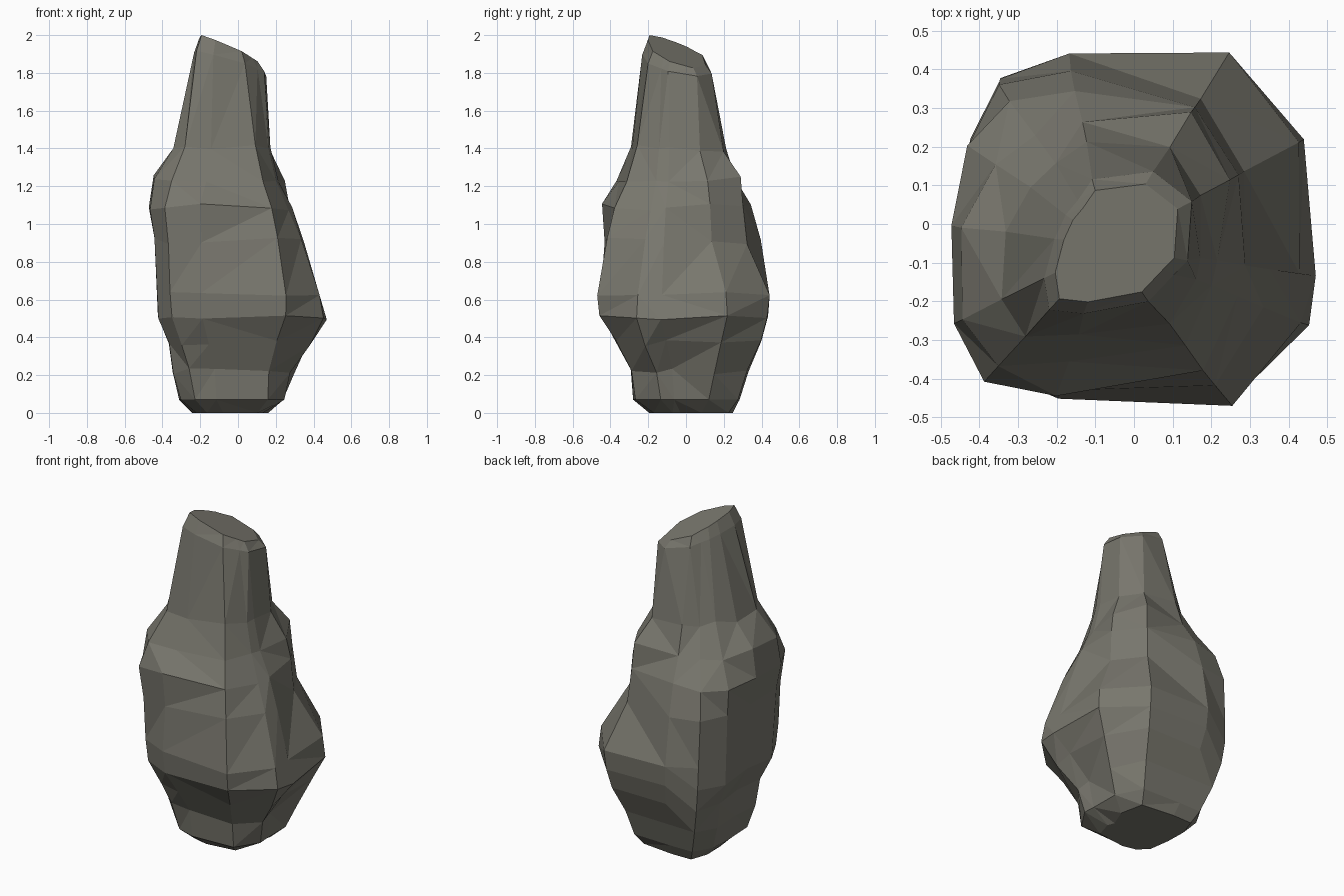
import bpy, bmesh, math, random

if "Cube" in bpy.data.objects:
    bpy.data.objects.remove(bpy.data.objects["Cube"])
random.seed(4)

# Corner directions in degrees; the wide gaps make the big flat front and back
ANGLES = (-14, 27, 60, 108, 130, 150, 177, 208, 227, 248, 301, 332)
SIDES = len(ANGLES)

# Cross-sections of the rock: height, then radius at each corner direction
SECTIONS = [
    (0.00, .12, .18, .26, .26, .32, .28, .24, .25, .24, .21, .20, .15),
    (0.07, .25, .27, .32, .30, .37, .35, .31, .34, .33, .30, .31, .28),
    (0.22, .28, .34, .38, .35, .44, .39, .34, .38, .37, .31, .33, .32),
    (0.37, .40, .43, .47, .43, .49, .41, .34, .40, .42, .38, .42, .44),
    (0.51, .50, .51, .51, .47, .51, .47, .41, .46, .49, .46, .52, .53),
    (0.63, .46, .50, .53, .48, .51, .47, .41, .46, .50, .47, .53, .51),
    (0.91, .39, .35, .40, .44, .50, .46, .41, .47, .50, .44, .46, .41),
    (1.09, .33, .34, .38, .39, .45, .46, .44, .49, .52, .45, .41, .34),
    (1.24, .26, .32, .37, .31, .34, .37, .41, .46, .46, .35, .33, .27),
    (1.40, .22, .24, .27, .26, .25, .26, .29, .34, .35, .27, .26, .23),
    (1.85, .20, .23, .21, .17, .14, .14, .15, .20, .24, .20, .18, .18),
]

stone = bpy.data.materials.new("grey_stone")
stone.diffuse_color = (0.19, 0.185, 0.155, 1)
stone.use_nodes = True
stone.node_tree.nodes["Principled BSDF"].inputs["Base Color"].default_value = stone.diffuse_color

bm = bmesh.new()


def ring(z, radii, tilt=(0, 0), scale=1.0, wobble=0.0):
    """One closed loop of vertices around the leaning axis of the rock."""
    cx, cy = -0.03 * z, -0.025 * z
    out = []
    for deg, r in zip(ANGLES, radii):
        a = math.radians(deg)
        dx, dy = r * scale * math.cos(a), r * scale * math.sin(a)
        dz = tilt[0] * dx + tilt[1] * dy + random.uniform(-wobble, wobble)
        out.append(bm.verts.new((cx + dx, cy + dy, z + dz)))
    return out


# Body and spire, with chipped facets from a slight height wobble
last = len(SECTIONS) - 1
rings = []
for n, (z, *radii) in enumerate(SECTIONS):
    wob = 0.018 if 2 <= n < last else 0.0
    rings.append(ring(z, radii, (-.25, -.15) if n == last else (0, 0), 1, wob))

# Slanted broken top
rings.append(ring(1.9, SECTIONS[-1][1:], (-.38, -.25), 0.83))
top = max(v.co.z for v in rings[-1])
for v in rings[-1]:
    v.co.z += 2.0 - top

for lo, hi in zip(rings, rings[1:]):
    for i in range(SIDES):
        j = (i + 1) % SIDES
        bm.faces.new((lo[i], lo[j], hi[j], hi[i]))
bm.faces.new(rings[0][::-1])
bm.faces.new(rings[-1])

# Flat facets: triangulate, then merge almost coplanar neighbours
bmesh.ops.triangulate(bm, faces=bm.faces[:], quad_method='SHORT_EDGE')
bmesh.ops.dissolve_limit(bm, angle_limit=math.radians(4),
                         verts=bm.verts[:], edges=bm.edges[:])
bmesh.ops.recalc_face_normals(bm, faces=bm.faces[:])

mesh = bpy.data.meshes.new("rock_spire")
bm.to_mesh(mesh)
bm.free()
mesh.materials.append(stone)
rock = bpy.data.objects.new("rock_spire", mesh)
bpy.context.collection.objects.link(rock)
